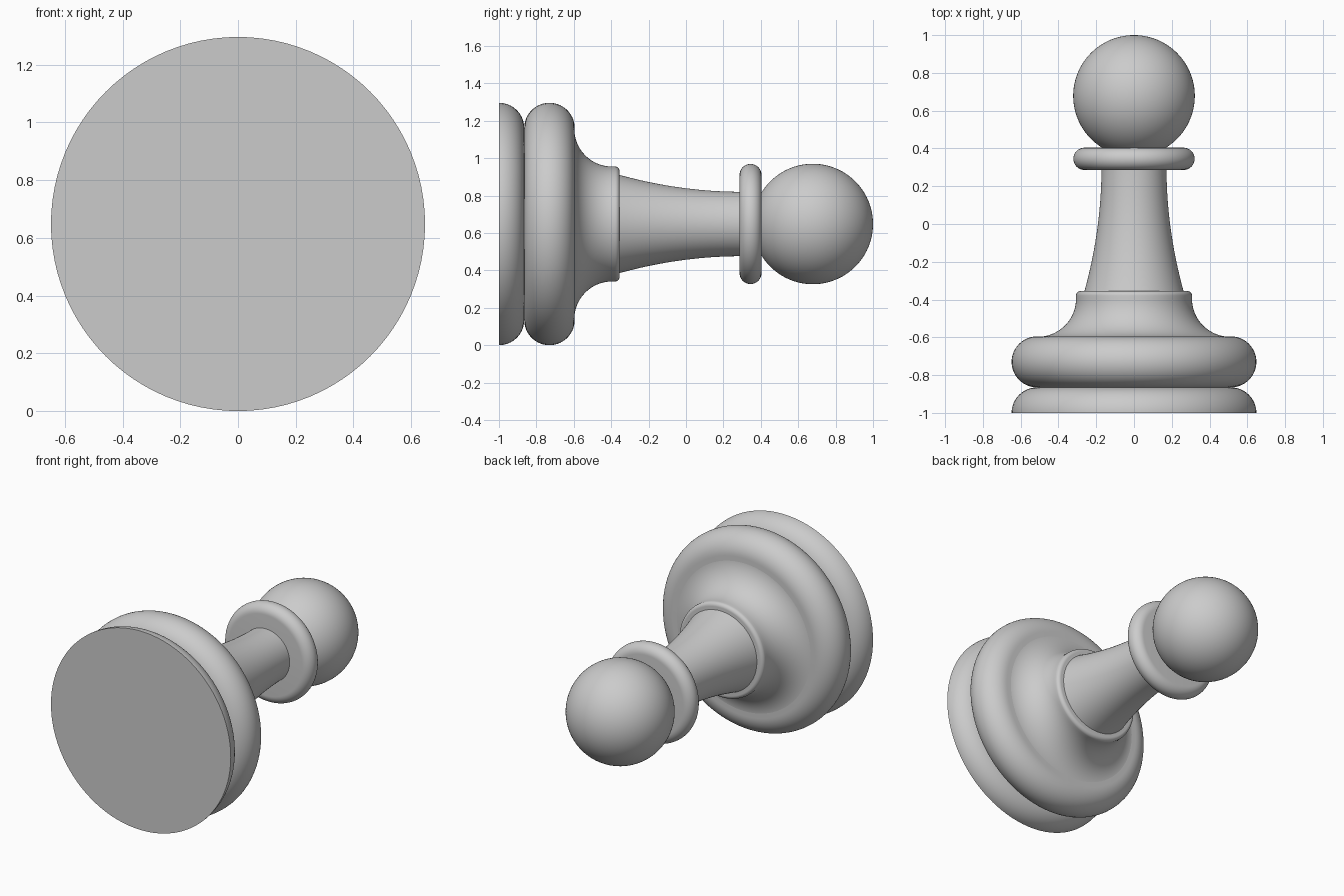
import bpy
import bmesh
import math
from mathutils import Matrix, Vector

cube = bpy.data.objects.get("Cube")
if cube:
    bpy.data.objects.remove(cube, do_unlink=True)

AXIS_Z = 0.648   # height of the lying piece's centre line
SEGMENTS = 96

grey = bpy.data.materials.new("plain grey")
GREY = (0.6, 0.6, 0.6, 1.0)
grey.diffuse_color = GREY
grey.use_nodes = True
grey.node_tree.nodes["Principled BSDF"].inputs["Base Color"].default_value = GREY


def arc(r, y, radius, start, end, steps=16):
    """Points (radius, y) on an arc; 0 degrees points outward, 90 to the tip."""
    angles = [math.radians(start + (end - start) * i / steps) for i in range(steps + 1)]
    return [(r + radius * math.cos(a), y + radius * math.sin(a)) for a in angles]


def lathe(name, profile):
    """Spin a (radius, y) profile round the y axis, closing both ends."""
    bm = bmesh.new()
    points = [(0, profile[0][1])] + profile + [(0, profile[-1][1])]
    verts = [bm.verts.new((r, y, 0)) for r, y in points]
    edges = [bm.edges.new(pair) for pair in zip(verts, verts[1:])]
    bmesh.ops.spin(bm, geom=verts + edges, cent=(0, 0, 0), axis=(0, 1, 0),
                   angle=math.tau, steps=SEGMENTS, use_merge=True)
    bmesh.ops.remove_doubles(bm, verts=bm.verts, dist=1e-5)
    finish(name, bm)


def finish(name, bm):
    bmesh.ops.recalc_face_normals(bm, faces=bm.faces)
    mesh = bpy.data.meshes.new(name)
    bm.to_mesh(mesh)
    bm.free()
    mesh.materials.append(grey)
    obj = bpy.data.objects.new(name, mesh)
    obj.location.z = AXIS_Z
    bpy.context.collection.objects.link(obj)
    bpy.ops.object.select_all(action="DESELECT")
    obj.select_set(True)
    bpy.context.view_layer.objects.active = obj
    bpy.ops.object.shade_smooth_by_angle(angle=math.radians(35))


# Foot: flat underside with a quarter-round edge
lathe("foot_disc", arc(0.513, -1.0, 0.135, 0, 90))

# Thick rounded ring above the foot
lathe("base_ring", arc(0.513, -0.73, 0.135, -90, 90, 28))

# Concave flare ending in a small rounded lip
lathe("base_flare", arc(0.509, -0.395, 0.202, 270, 180, 20)
      + arc(0.283, -0.379, 0.024, 0, 90, 8))

# Stem tapering in a gentle curve towards the collar
stem = []
for i in range(21):
    t = 1 - i / 20
    stem.append((0.172 + 0.093 * t * t, 0.30 - 0.665 * t))
lathe("stem", stem)

# Rounded collar under the head
lathe("collar", arc(0.262, 0.345, 0.059, -90, 90, 20))

# Ball head, poles along the piece's axis
bm = bmesh.new()
bmesh.ops.create_uvsphere(bm, u_segments=SEGMENTS, v_segments=48, radius=0.322,
                          matrix=Matrix.Translation(Vector((0, 0.678, 0)))
                          @ Matrix.Rotation(math.pi / 2, 4, "X"))
finish("ball_head", bm)
